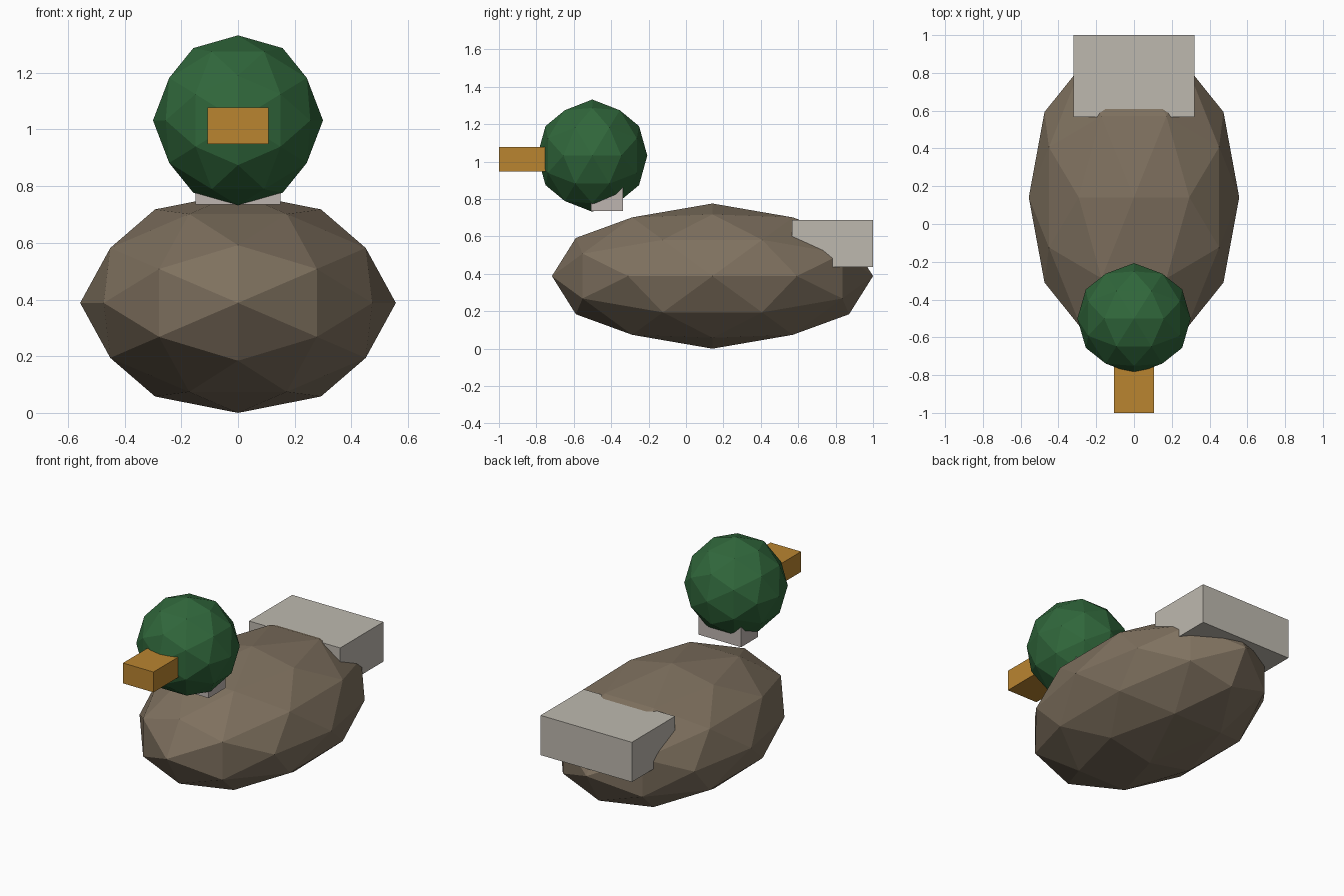
import bpy, bmesh, math
from mathutils import Matrix, Vector

if "Cube" in bpy.data.objects:
    bpy.data.objects.remove(bpy.data.objects["Cube"])


def material(name, r, g, b):
    lin = [((c / 255 + 0.055) / 1.055) ** 2.4 for c in (r, g, b)]
    m = bpy.data.materials.new(name)
    m.diffuse_color = (*lin, 1.0)
    m.use_nodes = True
    m.node_tree.nodes["Principled BSDF"].inputs["Base Color"].default_value = m.diffuse_color
    return m


def finish(name, bm, mat):
    mesh = bpy.data.meshes.new(name)
    bm.to_mesh(mesh)
    bm.free()
    mesh.materials.append(mat)
    obj = bpy.data.objects.new(name, mesh)
    bpy.context.collection.objects.link(obj)
    return obj


def faceted_ball(name, centre, radii, mat):
    # 80-face ball, tilted so it is symmetric about all three axes
    bm = bmesh.new()
    bmesh.ops.create_icosphere(bm, subdivisions=2, radius=1.0)
    tilt = Matrix.Rotation(-math.atan(2) / 2, 4, 'Y')
    bm.transform(Matrix.Translation(centre) @ Matrix.Diagonal((*radii, 1)) @ tilt)
    return finish(name, bm, mat)


def box(name, low, high, mat):
    low, high = Vector(low), Vector(high)
    bm = bmesh.new()
    bmesh.ops.create_cube(bm, size=1.0)
    bm.transform(Matrix.Translation((low + high) / 2) @ Matrix.Diagonal((*(high - low), 1)))
    return finish(name, bm, mat)


brown = material("feather_brown", 127, 113, 95)
green = material("head_green", 48, 103, 59)
orange = material("beak_orange", 186, 133, 48)
grey = material("tail_grey", 190, 185, 175)
pale = material("neck_pale", 190, 181, 176)

# Body and head
faceted_ball("body", (0, 0.1415, 0.388), (0.557, 0.8585, 0.388), brown)
faceted_ball("head", (0, -0.501, 1.032), (0.30, 0.294, 0.30), green)

# Beak, neck and tail blocks
box("beak", (-0.107, -1.0, 0.948), (0.107, -0.75, 1.077), orange)
box("neck", (-0.15, -0.508, 0.735), (0.15, -0.338, 0.90), pale)
box("tail", (-0.32, 0.567, 0.436), (0.32, 1.0, 0.688), grey)
